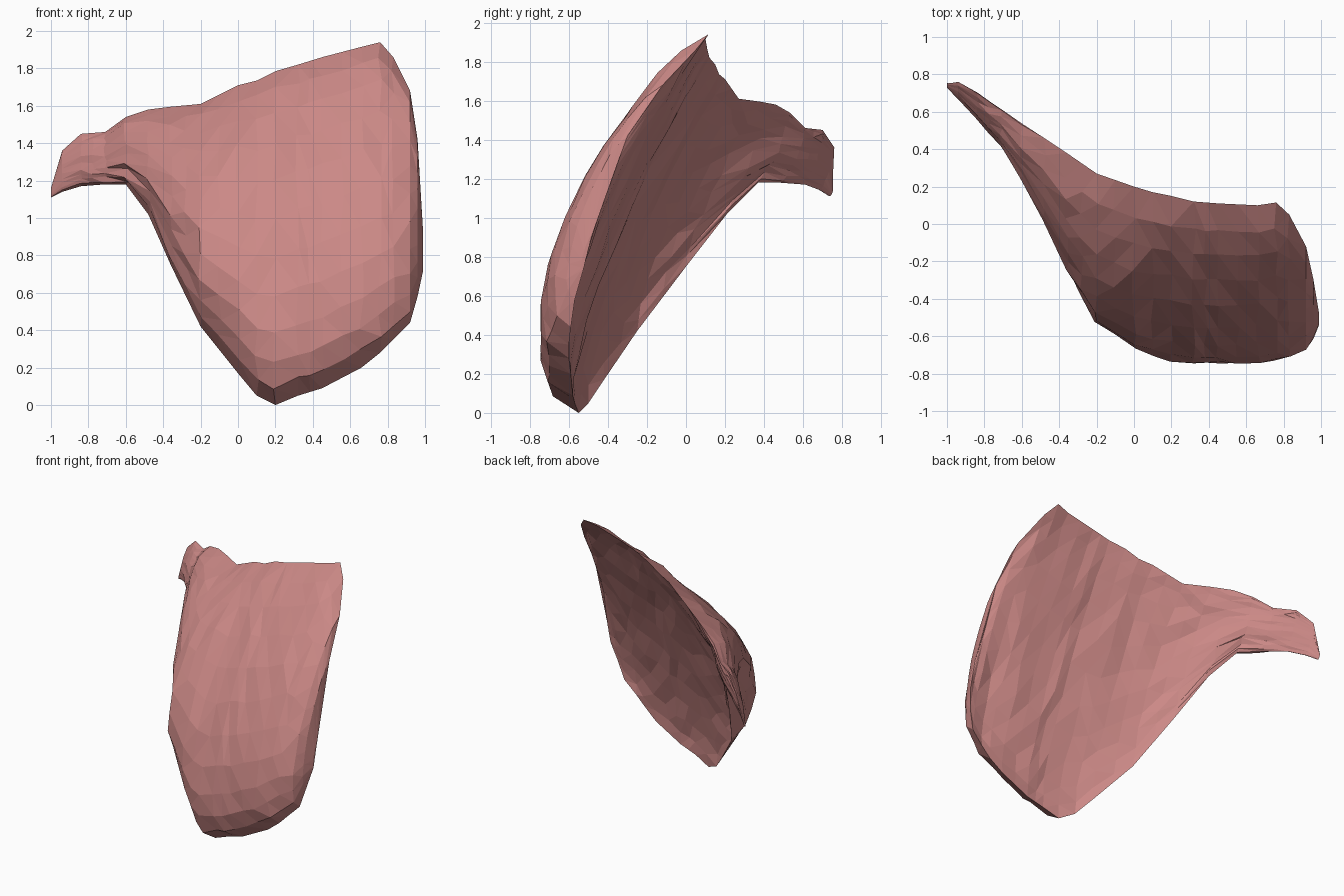
import bpy, bmesh, math, random

if "Cube" in bpy.data.objects:
    bpy.data.objects.remove(bpy.data.objects["Cube"])
random.seed(4)

# Stations across the muscle: x, lower edge (y, z), upper edge (y, z), front bulge, back hollow
STATIONS = [
    (-1.00, .735, 1.11, .75, 1.16, .01, -.01),
    (-.94, .69, 1.14, .76, 1.36, .05, -.01),
    (-.84, .61, 1.17, .70, 1.45, .08, -.02),
    (-.71, .48, 1.18, .61, 1.46, .11, -.03),
    (-.60, .37, 1.18, .53, 1.54, .18, -.03),
    (-.48, .21, 1.02, .46, 1.58, .28, .00),
    (-.36, .00, .75, .38, 1.595, .38, .04),
    (-.20, -.25, .42, .27, 1.61, .45, .08),
    (0.00, -.42, .17, .20, 1.71, .44, .10),
    (0.10, -.50, .05, .17, 1.735, .41, .10),
    (0.20, -.55, .00, .15, 1.785, .39, .10),
    (0.32, -.57, .05, .12, 1.82, .38, .10),
    (0.45, -.58, .09, .11, 1.86, .37, .10),
    (0.66, -.59, .20, .10, 1.915, .35, .10),
    (0.76, -.60, .28, .115, 1.94, .33, .11),
    (0.83, -.60, .35, .05, 1.86, .29, .11),
    (0.92, -.59, .44, -.12, 1.68, .21, .06),
    (0.96, -.57, .58, -.30, 1.42, .11, .02),
    (0.99, -.53, .72, -.48, .92, .02, .00),
]
N = 11  # strips between lower and upper edge


def section(s):
    """Closed loop: up the front, then down the back."""
    x, yb, zb, yt, zt, bulge, hollow = s
    front, back = [], []
    for i in range(N + 1):
        v = .5 - .5 * math.cos(math.pi * i / N)
        v = .55 * v + .45 * i / N
        wave = max(0, math.sin(math.pi * v ** .85))
        y, z = yb + (yt - yb) * v, zb + (zt - zb) * v
        front.append((x, y - bulge * wave ** .6, z))
        if 0 < i < N:
            back.append((x, y - hollow * wave ** .8, z))
    return front + back[::-1]


# Insert halfway stations for the wide belly
rows = []
for a, b in zip(STATIONS, STATIONS[1:]):
    steps = 2 if b[0] - a[0] > .125 else 1
    rows += [tuple(p + (q - p) * k / steps for p, q in zip(a, b)) for k in range(steps)]
rows.append(STATIONS[-1])

# Loft the sections, slightly uneven like carved muscle fibre
bm = bmesh.new()
loops = []
for r in rows:
    loop = []
    for i, (x, y, z) in enumerate(section(r)):
        j = 0 if i in (0, N) else min(.012, (r[5] - r[6]) * .06)
        loop.append(bm.verts.new((x + random.uniform(-j, j) * (abs(x) < .9),
                                  y + random.uniform(-j, j) * .7,
                                  z + random.uniform(-j, j))))
    loops.append(loop)
for a, b in zip(loops, loops[1:]):
    for i in range(len(a)):
        k = (i + 1) % len(a)
        bm.faces.new((a[i], b[i], b[k], a[k]))
bm.faces.new(loops[0])
bm.faces.new(loops[-1][::-1])
bmesh.ops.triangulate(bm, faces=bm.faces[:], quad_method='SHORT_EDGE')
bmesh.ops.recalc_face_normals(bm, faces=bm.faces[:])

mesh = bpy.data.meshes.new("chest_muscle")
bm.to_mesh(mesh)
bm.free()
obj = bpy.data.objects.new("chest_muscle", mesh)
bpy.context.collection.objects.link(obj)

mat = bpy.data.materials.new("muscle_pink")
mat.diffuse_color = (.60, .25, .24, 1)
mat.use_nodes = True
mat.node_tree.nodes["Principled BSDF"].inputs["Base Color"].default_value = mat.diffuse_color
mesh.materials.append(mat)
